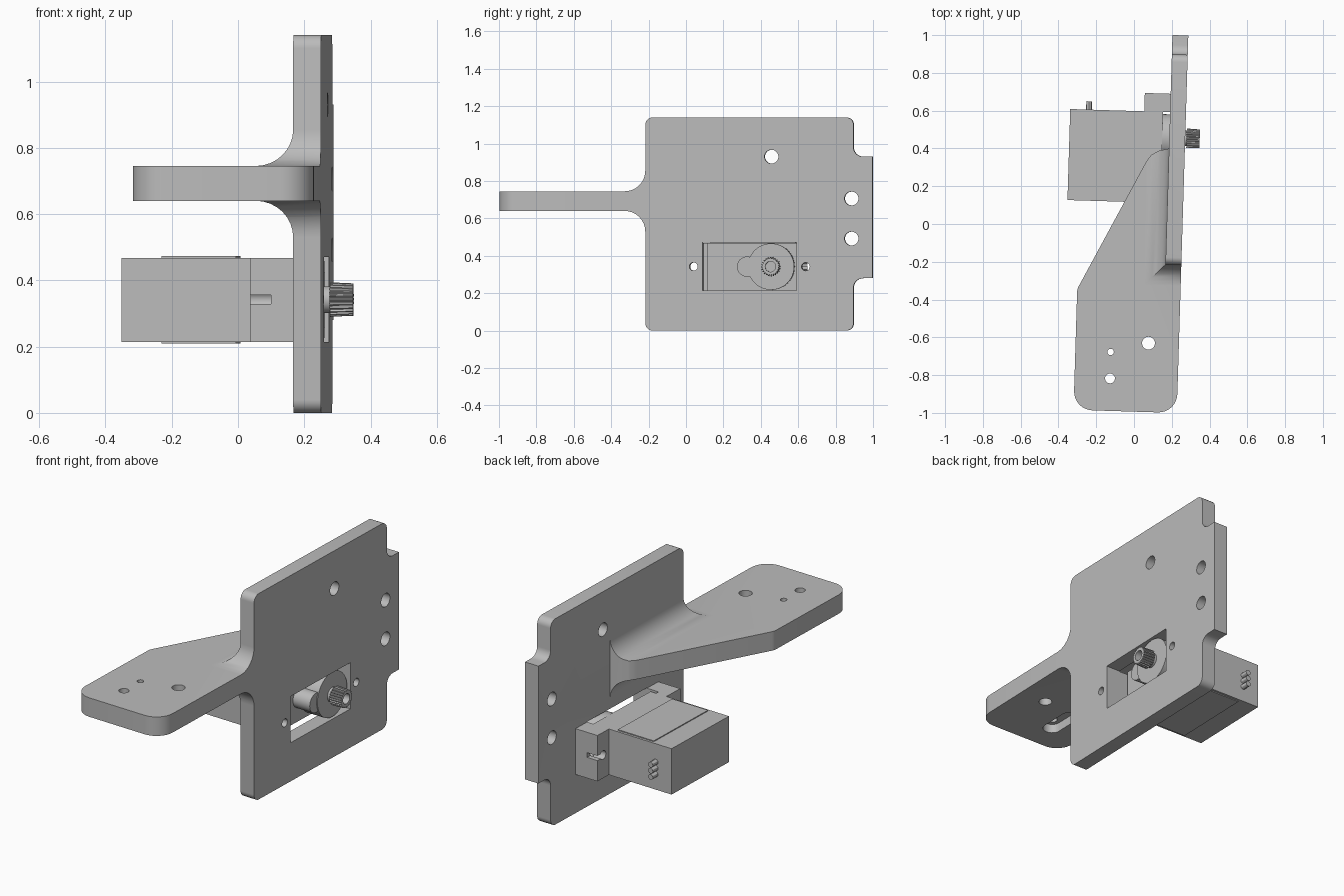
import bpy, bmesh, math
from mathutils import Matrix, Vector

old = bpy.data.objects.get("Cube")
if old:
    bpy.data.objects.remove(old, do_unlink=True)

GREY = (0.5, 0.5, 0.5, 1)
mat = bpy.data.materials.new("plain grey")
mat.use_nodes = True
mat.diffuse_color = GREY
mat.node_tree.nodes["Principled BSDF"].inputs["Base Color"].default_value = GREY

TILT = Matrix.Rotation(math.radians(-1.75), 4, 'Z')
parts = []


def rounded(points, steps=8):
    """Polygon with an optional fillet radius as third value of a corner."""
    out = []
    for i, p in enumerate(points):
        c = Vector(p[:2])
        if len(p) < 3:
            out.append(c)
            continue
        a = (Vector(points[i - 1][:2]) - c).normalized()
        b = (Vector(points[(i + 1) % len(points)][:2]) - c).normalized()
        half = a.angle(b) / 2
        centre = c + (a + b).normalized() * p[2] / math.sin(half)
        start = c + a * p[2] / math.tan(half) - centre
        end = c + b * p[2] / math.tan(half) - centre
        sweep = start.angle_signed(end)
        for k in range(steps + 1):
            out.append(centre + Matrix.Rotation(-sweep * k / steps, 2) @ start)
    return out


def prism(name, pts, axis, lo, hi):
    """Extrude a 2D outline along one axis."""
    place = {'X': lambda u, v, w: (w, u, v),
             'Y': lambda u, v, w: (u, w, v),
             'Z': lambda u, v, w: (u, v, w)}[axis]
    bm = bmesh.new()
    low = [bm.verts.new(place(u, v, lo)) for u, v in pts]
    high = [bm.verts.new(place(u, v, hi)) for u, v in pts]
    bm.faces.new(low)
    bm.faces.new(high)
    n = len(pts)
    for i in range(n):
        j = (i + 1) % n
        bm.faces.new((low[i], low[j], high[j], high[i]))
    bmesh.ops.recalc_face_normals(bm, faces=bm.faces)
    me = bpy.data.meshes.new(name)
    bm.to_mesh(me)
    bm.free()
    me.materials.append(mat)
    ob = bpy.data.objects.new(name, me)
    bpy.context.collection.objects.link(ob)
    return ob


def circle(u, v, r, n=32):
    return [(u + r * math.cos(2 * math.pi * i / n), v + r * math.sin(2 * math.pi * i / n))
            for i in range(n)]


def rect(u0, u1, v0, v1):
    return [(u0, v0), (u1, v0), (u1, v1), (u0, v1)]


def box(name, x, y, z):
    return prism(name, rect(*x, *y), 'Z', *z)


def combine(ob, others, operation):
    """Apply booleans and drop the helper objects."""
    for o in others:
        m = ob.modifiers.new("bool", 'BOOLEAN')
        m.operation, m.solver, m.object = operation, 'EXACT', o
    dg = bpy.context.evaluated_depsgraph_get()
    me = bpy.data.meshes.new_from_object(ob.evaluated_get(dg))
    ob.modifiers.clear()
    ob.data = me
    for o in others:
        bpy.data.objects.remove(o, do_unlink=True)
    return ob


def keep(ob):
    parts.append(ob)
    return ob


IN, OUT = 0.173, 0.257      # inner and outer face of the upright plate
MID = 0.342                 # height of the motor axis
Z0, Z1 = 0.214, 0.468       # motor bottom and top
A0, A1 = 0.64, 0.745        # arm bottom and top

# Bracket: plan, side and front outlines intersected
plan = rounded([(OUT, -0.993, 0.1), (OUT, 1.2), (IN, 1.2), (IN, 0.405), (0.12, 0.392),
                (0.08, 0.368), (0.056, 0.335), (-0.29, -0.353, 0.06), (-0.29, -0.993, 0.1)])
side = rounded([(-1.2, A0), (-0.21, A0, 0.11), (-0.21, 0, 0.04), (0.904, 0, 0.04),
                (0.904, 0.28, 0.05), (1.006, 0.28), (1.006, 0.93), (0.904, 0.93, 0.05),
                (0.904, 1.14, 0.04), (-0.21, 1.14, 0.04), (-0.21, A1, 0.11), (-1.2, A1)])
tee = rounded([(0.5, -0.2), (0.5, 1.4), (IN, 1.4), (IN, A1, 0.11), (-0.6, A1),
               (-0.6, A0), (IN, A0, 0.11), (IN, -0.2)])
bracket = prism("bracket", side, 'X', -0.7, 0.7)
combine(bracket, [prism("front_cut", tee, 'Y', -1.5, 1.5)], 'INTERSECT')
combine(bracket, [prism("plan_cut", plan, 'Z', -0.5, 1.5)], 'INTERSECT')

# Holes in the plate and the arm
cuts = [prism("motor_window", rect(0.096, 0.598, Z0, 0.47), 'X', 0.1, 0.4)]
for y, z, r in [(0.465, 0.93, 0.037), (0.893, 0.706, 0.037), (0.893, 0.492, 0.037),
                (0.048, MID, 0.022), (0.648, MID, 0.022)]:
    cuts.append(prism("plate_hole", circle(y, z, r), 'X', 0.1, 0.4))
for x, y, r in [(0.096, -0.628, 0.034), (-0.103, -0.681, 0.017), (-0.102, -0.821, 0.026)]:
    cuts.append(prism("arm_hole", circle(x, y, r), 'Z', 0.5, 0.9))
cuts.append(prism("arm_recess", rounded([(-0.15, -0.87, 0.045), (-0.055, -0.87, 0.045),
                                         (-0.055, -0.63, 0.045), (-0.15, -0.63, 0.045)]),
                  'Z', 0.5, 0.69))
keep(combine(bracket, cuts, 'DIFFERENCE'))

# Motor body with a thin panel on top and bottom
keep(box("motor_body", (-0.356, 0.135), (0.116, 0.598), (Z0, Z1)))
for name, z in [("top_panel", (Z1, Z1 + 0.005)), ("bottom_panel", (Z0 - 0.005, Z0))]:
    keep(box(name, (-0.235, -0.01), (0.13, 0.585), z))

# Slotted mounting ears and spacer blocks at both ends
for label, y0, y1, hole, edge in [("front", 0.0, 0.116, 0.048, -0.1),
                                  ("back", 0.598, 0.695, 0.648, 0.8)]:
    ear = box(label + "_ear", (0.036, 0.1), (y0, y1), (Z0, Z1))
    lo, hi = sorted((hole, edge))
    keep(combine(ear, [prism("ear_hole", circle(hole, MID, 0.024), 'X', 0, 0.2),
                       box("ear_slot", (0, 0.2), (lo, hi), (MID - 0.013, MID + 0.013))],
                 'DIFFERENCE'))
    spacer = box(label + "_spacer", (0.1, IN), (min(y0, 0.6), min(y1, 0.695) if y0 else 0.096),
                 (Z0, Z1))
    keep(combine(spacer, [prism("spacer_hole", circle(hole, MID, 0.022), 'X', 0, 0.3)],
                 'DIFFERENCE'))

# Gear housing, its side boss and the neck of the shaft
AXIS = 0.462
keep(prism("gear_housing", circle(AXIS, MID, 0.124, 48), 'X', 0.135, 0.245))
keep(prism("side_boss", circle(0.334, MID, 0.054), 'X', 0.135, 0.24))
keep(prism("shaft_neck", circle(AXIS, MID, 0.04), 'X', 0.24, 0.27))

# Splined output shaft with a screw hole
teeth = 24
spline = []
for i in range(teeth * 4):
    r = 0.052 if i % 4 < 2 else 0.046
    t = 2 * math.pi * i / (teeth * 4)
    spline.append((AXIS + r * math.cos(t), MID + r * math.sin(t)))
shaft = prism("splined_shaft", spline, 'X', 0.264, 0.334)
for v in shaft.data.vertices:           # slight taper at the tip
    if v.co.x > 0.33:
        v.co.y = AXIS + (v.co.y - AXIS) * 0.94
        v.co.z = MID + (v.co.z - MID) * 0.94
keep(combine(shaft, [prism("screw_hole", circle(AXIS, MID, 0.028, 24), 'X', 0.29, 0.4)],
             'DIFFERENCE'))

# Three wire stubs on the back of the motor
for i in range(3):
    keep(prism("wire_stub_%d" % (i + 1), circle(-0.257, 0.3 + 0.034 * i, 0.015, 12),
               'Y', 0.59, 0.642))

# Tilt everything slightly and set the shading
for ob in parts:
    ob.data.transform(TILT)
    bpy.ops.object.select_all(action='DESELECT')
    ob.select_set(True)
    bpy.context.view_layer.objects.active = ob
    bpy.ops.object.shade_smooth_by_angle(angle=math.radians(30))
